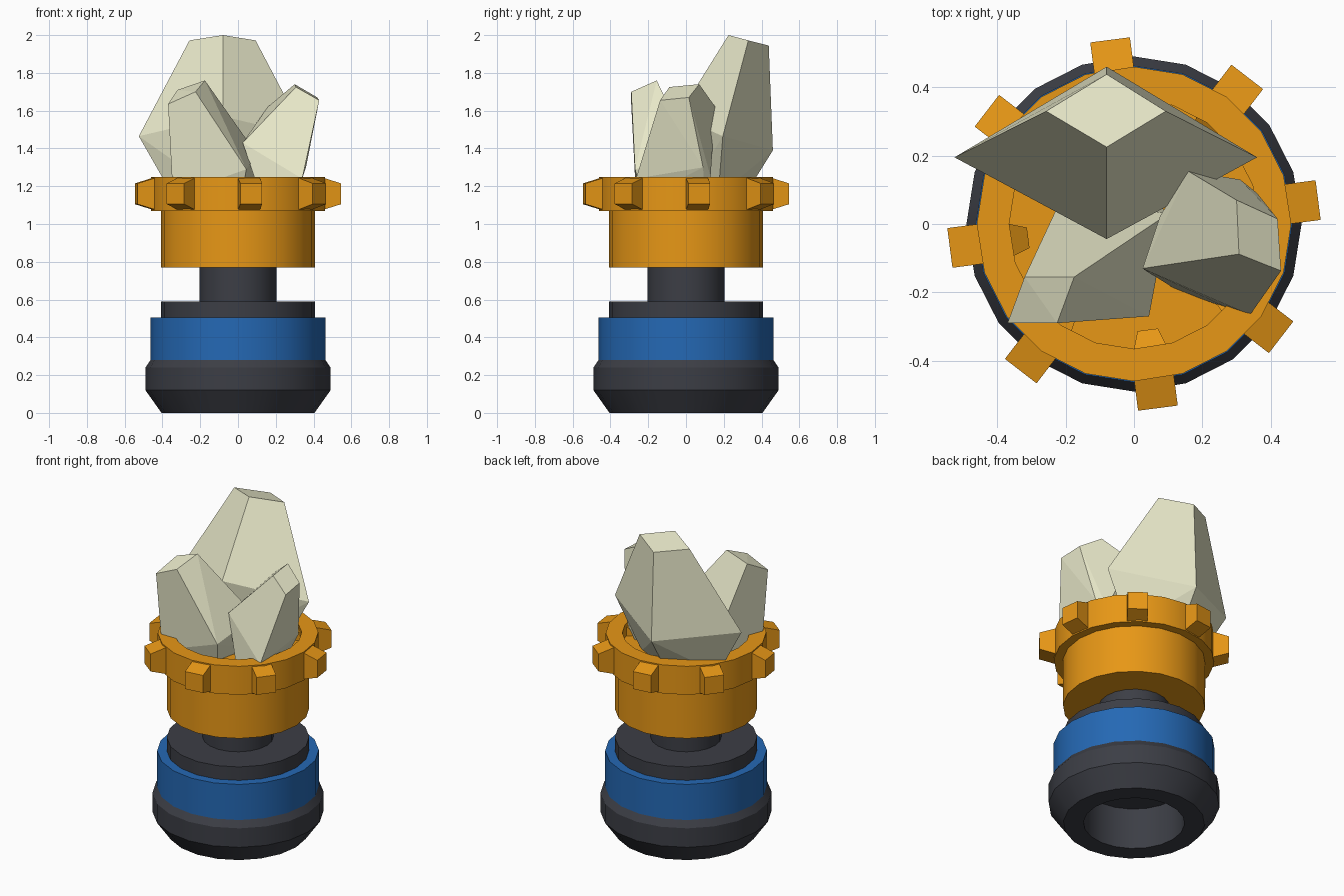
import bpy, bmesh
from math import cos, sin, pi, radians
from mathutils import Matrix, Vector

if "Cube" in bpy.data.objects:
    bpy.data.objects.remove(bpy.data.objects["Cube"])

SIDES = 20


def material(name, rgb):
    m = bpy.data.materials.new(name)
    m.diffuse_color = (*rgb, 1)
    m.use_nodes = True
    m.node_tree.nodes["Principled BSDF"].inputs["Base Color"].default_value = m.diffuse_color
    return m


DARK = material("dark_metal", (0.045, 0.048, 0.06))
BLUE = material("blue_paint", (0.018, 0.14, 0.46))
ORANGE = material("orange_paint", (0.80, 0.31, 0.008))
STONE = material("pale_stone", (0.80, 0.80, 0.58))


def finish(name, bm, mat, smooth=False):
    bmesh.ops.recalc_face_normals(bm, faces=bm.faces)
    me = bpy.data.meshes.new(name)
    bm.to_mesh(me)
    bm.free()
    me.materials.append(mat)
    ob = bpy.data.objects.new(name, me)
    bpy.context.collection.objects.link(ob)
    if smooth:
        bpy.ops.object.select_all(action='DESELECT')
        ob.select_set(True)
        bpy.context.view_layer.objects.active = ob
        bpy.ops.object.shade_smooth_by_angle(angle=radians(30))
    return ob


def lathe(name, profile, mat):
    """Revolve an (r, z) profile and cap both ends."""
    bm = bmesh.new()
    rings = [[bm.verts.new((r * cos(2 * pi * i / SIDES), r * sin(2 * pi * i / SIDES), z))
              for i in range(SIDES)] for r, z in profile]
    for a, b in zip(rings, rings[1:]):
        for i in range(SIDES):
            j = (i + 1) % SIDES
            bm.faces.new((a[i], a[j], b[j], b[i]))
    bm.faces.new(rings[0])
    bm.faces.new(rings[-1])
    return finish(name, bm, mat, True)


def hull(bm, points):
    verts = [bm.verts.new(p) for p in points]
    res = bmesh.ops.convex_hull(bm, input=verts)
    junk = [v for v in res["geom_interior"] if isinstance(v, bmesh.types.BMVert)]
    bmesh.ops.delete(bm, geom=junk, context='VERTS')


def frustum(r0, w0, z0, z1, r1, w1, z2, z3):
    """Eight corners of a block reaching from radius r0 to r1."""
    return [Vector((r, s * w / 2, z)) for r, w, lo, hi in ((r0, w0, z0, z1), (r1, w1, z2, z3))
            for s in (-1, 1) for z in (lo, hi)]


def radial_blocks(name, corners):
    bm = bmesh.new()
    for k in range(8):
        rot = Matrix.Rotation(radians(7.4 + 45 * k), 3, 'Z')
        hull(bm, [rot @ c for c in corners])
    bmesh.ops.dissolve_limit(bm, angle_limit=0.02, verts=bm.verts, edges=bm.edges)
    return finish(name, bm, ORANGE)


def crystal(name, points):
    bm = bmesh.new()
    hull(bm, points)
    bmesh.ops.dissolve_limit(bm, angle_limit=radians(5), verts=bm.verts, edges=bm.edges)
    return finish(name, bm, STONE)


# Hollow foot, coloured collar, plate and stem
lathe("foot", [(.29, .26), (.29, 0), (.405, 0), (.49, .12), (.49, .24), (.463, .28)], DARK)
lathe("collar", [(.463, .28), (.463, .505)], BLUE)
lathe("plate", [(.408, .50), (.408, .59)], DARK)
lathe("stem", [(.203, .58), (.203, .78)], DARK)

# Cup with toothed rim and inner claws
lathe("cup", [(.408, .77), (.408, 1.07), (.46, 1.07), (.46, 1.25), (.365, 1.25), (.365, 1.17)], ORANGE)
radial_blocks("rim_teeth", frustum(.43, .117, 1.07, 1.25, .543, .117, 1.105, 1.215))
radial_blocks("inner_claws", frustum(.37, .10, 1.15, 1.235, .312, .06, 1.15, 1.19))

# Large rear crystal
crystal("rear_crystal", [
    (-.08, .225, 2.0), (.093, .33, 1.972), (-.08, .438, 1.945), (-.257, .33, 1.972),
    (-.08, -.044, 1.57), (.36, .195, 1.465), (-.08, .46, 1.39), (-.525, .195, 1.465),
    (-.08, 0, 1.15), (.19, .17, 1.15), (-.08, .31, 1.15), (-.345, .17, 1.15)])

# Front left crystal
crystal("left_crystal", [
    (-.37, -.29, 1.635), (-.225, -.29, 1.70), (-.175, -.155, 1.76), (-.32, -.155, 1.71),
    (.044, -.27, 1.29), (.10, .03, 1.37), (-.345, -.265, 1.15), (-.21, .08, 1.15),
    (.02, -.23, 1.15), (.08, .05, 1.15)])

# Front right crystal
crystal("right_crystal", [
    (.30, .07, 1.74), (.42, .015, 1.67), (.43, -.137, 1.655), (.307, -.088, 1.725),
    (.158, .155, 1.62), (.076, .023, 1.5), (.025, -.13, 1.43), (.34, -.265, 1.24),
    (.295, -.255, 1.2), (.12, -.19, 1.15), (.36, .09, 1.3), (.31, .13, 1.25),
    (.30, -.20, 1.15), (.28, .10, 1.15), (.13, .10, 1.15)])
